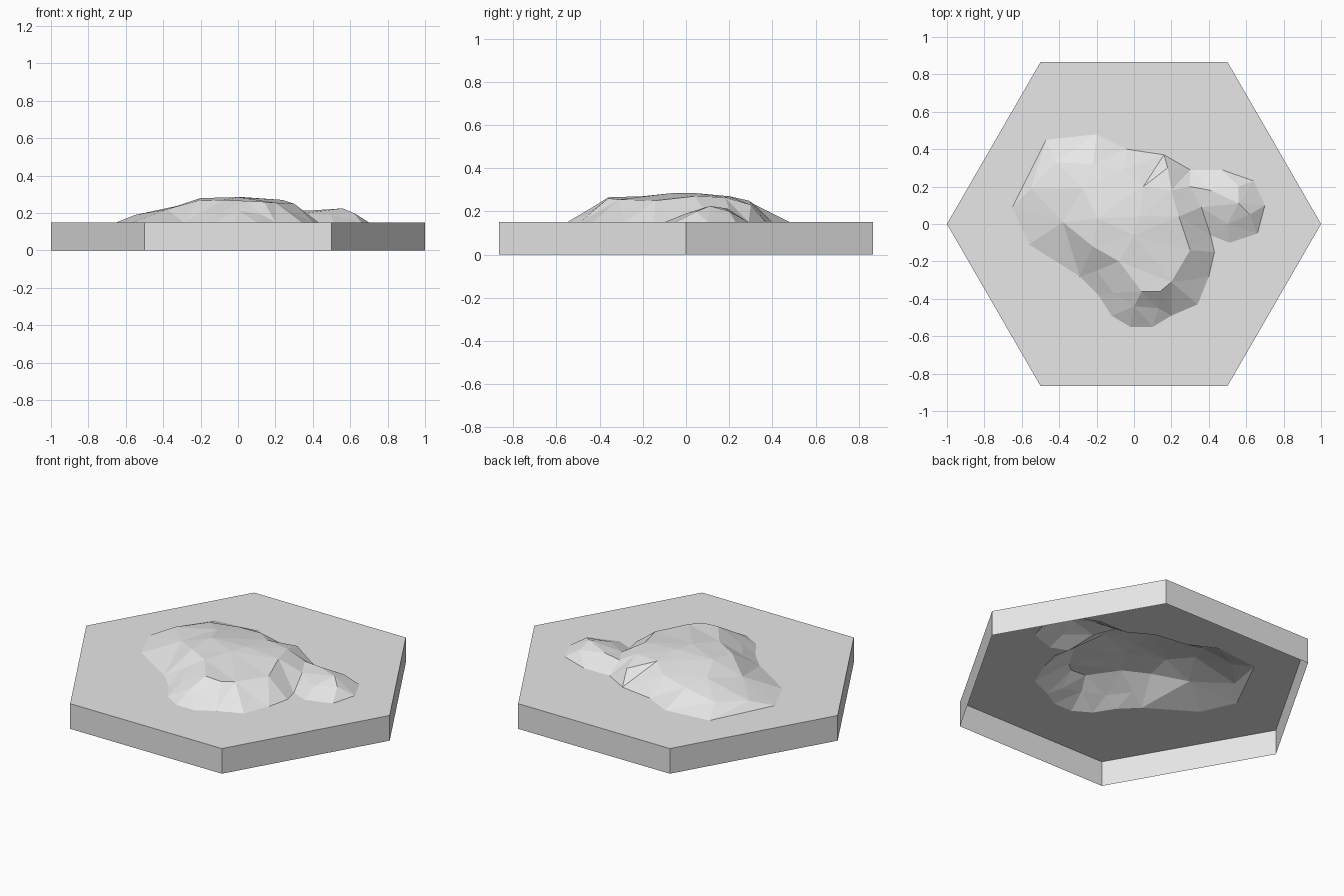
import bpy
import bmesh
from math import cos, sin, radians
from mathutils import Vector
from mathutils.geometry import delaunay_2d_cdt

default_cube = bpy.data.objects.get("Cube")
if default_cube:
    bpy.data.objects.remove(default_cube, do_unlink=True)

GROUND = 0.15


def make_material(name, colour):
    material = bpy.data.materials.new(name)
    material.use_nodes = True
    material.diffuse_color = colour
    shader = next(n for n in material.node_tree.nodes if n.type == "BSDF_PRINCIPLED")
    shader.inputs["Base Color"].default_value = colour
    return material


grey = make_material("light grey", (0.8, 0.8, 0.8, 1))


def finish(name, bm, face_up=False):
    """Turn a bmesh into a flat shaded object."""
    bm.normal_update()
    if face_up:
        down = [face for face in bm.faces if face.normal.z < 0]
        bmesh.ops.reverse_faces(bm, faces=down)
    mesh = bpy.data.meshes.new(name)
    bm.to_mesh(mesh)
    bm.free()
    mesh.materials.append(grey)
    obj = bpy.data.objects.new(name, mesh)
    bpy.context.scene.collection.objects.link(obj)
    return obj


def loop_edges(count):
    return [(i, (i + 1) % count) for i in range(count)]


def add_loop(bm, outline, height):
    """Add a closed ring of edges at one height."""
    ring = [bm.verts.new((x, y, height)) for x, y in outline]
    for a, b in loop_edges(len(ring)):
        bm.edges.new((ring[a], ring[b]))
    return ring


hexagon = [(cos(radians(60 * i)), sin(radians(60 * i))) for i in range(6)]

# Outline where the hill meets the ground
foot = [
    (-.65, .09), (-.47, .45), (-.2, .48), (-.04, .4), (.16, .37), (.3, .29),
    (.47, .29), (.64, .23), (.7, .1), (.66, -.05), (.51, -.1), (.41, -.06),
    (.43, -.15), (.4, -.28), (.34, -.43), (.2, -.49), (.1, -.55), (-.02, -.55),
    (-.12, -.49), (-.19, -.38), (-.29, -.28), (-.56, -.11),
]

# Landmarks on the hill, grouped by the landform they shape
west_spur = [(-.55, .19, .19), (-.42, .33, .2), (-.38, .01, .22), (-.27, .19, .25)]
north_slope = [(-.22, .32, .23), (-.05, .29, .25), (.05, .2, .27),
               (.18, .3, .23), (.2, .18, .265)]
plateau = [(-.2, .03, .28), (.03, .04, .285), (0, -.06, .285), (.24, .04, .27),
           (.3, -.14, .25), (.2, -.31, .255), (.14, -.36, .26), (.04, -.36, .265),
           (-.08, -.2, .27), (-.22, -.12, .265)]
south_slope = [(0, -.44, .215), (.13, -.45, .19), (.3, -.3, .2),
               (-.11, -.37, .2), (-.2, -.25, .2)]
east_knoll = [(.36, .09, .2), (.3, .2, .21), (.41, .18, .215), (.5, 0, .19),
              (.56, .11, .225), (.62, .05, .2), (.56, .2, .2)]

# Side walls of the tile, open underneath
bm = bmesh.new()
bottom = add_loop(bm, hexagon, 0)
top = add_loop(bm, hexagon, GROUND)
for a, b in loop_edges(len(hexagon)):
    bm.faces.new((bottom[a], bottom[b], top[b], top[a]))
finish("tile_side_walls", bm)

# Flat ground around the foot of the hill
bm = bmesh.new()
add_loop(bm, hexagon, GROUND)
add_loop(bm, foot, GROUND)
bmesh.ops.triangle_fill(bm, edges=bm.edges[:], use_beauty=True, normal=(0, 0, 1))
finish("flat_ground", bm, face_up=True)

# Faceted hill stretched over the landmarks
points = [(x, y, GROUND) for x, y in foot]
points += west_spur + north_slope + plateau + south_slope + east_knoll
flat_points = [Vector(point[:2]) for point in points]
result = delaunay_2d_cdt(flat_points, loop_edges(len(foot)), [], 1, 0.0001)
places, triangles, sources = result[0], result[2], result[3]
bm = bmesh.new()
verts = []
for place, source in zip(places, sources):
    height = points[source[0]][2] if source else GROUND
    verts.append(bm.verts.new((place.x, place.y, height)))
for triangle in triangles:
    bm.faces.new([verts[i] for i in triangle])
finish("hill", bm, face_up=True)
